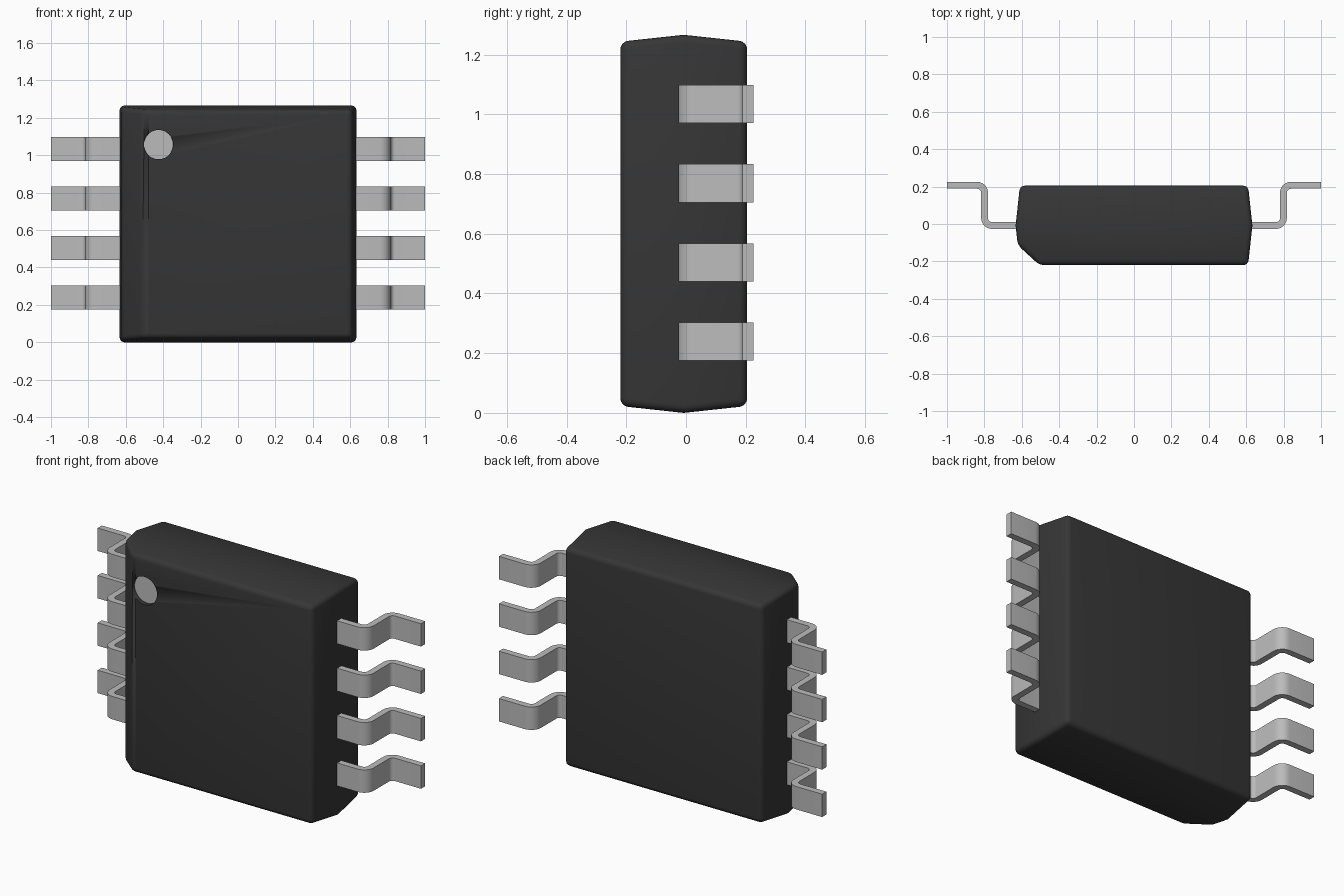
import bpy, bmesh, math
from mathutils import Vector

cube = bpy.data.objects.get("Cube")
if cube:
    bpy.data.objects.remove(cube, do_unlink=True)


def make_material(name, value, rough):
    mat = bpy.data.materials.new(name)
    mat.use_nodes = True
    colour = (value, value, value, 1)
    mat.diffuse_color = colour
    bsdf = mat.node_tree.nodes["Principled BSDF"]
    bsdf.inputs["Base Color"].default_value = colour
    bsdf.inputs["Roughness"].default_value = rough
    return mat


black = make_material("black plastic", 0.037, 0.6)
grey = make_material("pale grey metal", 0.5, 0.5)


def add_object(name, bm, mat):
    bmesh.ops.recalc_face_normals(bm, faces=bm.faces)
    mesh = bpy.data.meshes.new(name)
    bm.to_mesh(mesh)
    bm.free()
    mesh.materials.append(mat)
    obj = bpy.data.objects.new(name, mesh)
    bpy.context.collection.objects.link(obj)
    return obj


def smooth(obj, degrees):
    bpy.ops.object.select_all(action="DESELECT")
    obj.select_set(True)
    bpy.context.view_layer.objects.active = obj
    for mod in list(obj.modifiers):
        bpy.ops.object.modifier_apply(modifier=mod.name)
    bpy.ops.object.shade_smooth_by_angle(angle=math.radians(degrees))


def cylinder(name, radius, depth, centre, mat):
    """Short cylinder whose axis runs front to back."""
    bm = bmesh.new()
    bmesh.ops.create_cone(bm, cap_ends=True, segments=48, radius1=radius,
                          radius2=radius, depth=depth)
    for v in bm.verts:
        v.co = Vector((v.co.x, v.co.z, -v.co.y)) + Vector(centre)
    return add_object(name, bm, mat)


# Body: two drafted halves meeting at a wider middle line
MID_Z, FRONT, BACK, WAIST = 0.633, -0.22, 0.205, -0.008
bm = bmesh.new()
rings = []
for y, half in ((FRONT, 0.61), (WAIST, 0.633), (BACK, 0.61)):
    rings.append([bm.verts.new((sx * half, y, MID_Z + sz * half))
                  for sx, sz in ((-1, -1), (1, -1), (1, 1), (-1, 1))])
bm.faces.new(rings[0])
bm.faces.new(rings[-1])
for a, b in zip(rings, rings[1:]):
    for i in range(4):
        j = (i + 1) % 4
        bm.faces.new((a[i], a[j], b[j], b[i]))

# Slanted cut along the front right edge
cut = bmesh.ops.bisect_plane(bm, geom=bm.verts[:] + bm.edges[:] + bm.faces[:],
                             plane_co=(-0.505, FRONT, 0),
                             plane_no=(-0.11, -0.12, 0), clear_outer=True)
rim = [e for e in cut["geom_cut"] if isinstance(e, bmesh.types.BMEdge)]
bmesh.ops.edgeloop_fill(bm, edges=rim)
body = add_object("body", bm, black)

bevel = body.modifiers.new("rounded edges", "BEVEL")
bevel.width = 0.026
bevel.segments = 4
bevel.limit_method = "ANGLE"
bevel.angle_limit = math.radians(28)

# Round recess with a pale marker at its bottom
DOT_X, DOT_Z, DOT_R, DEPTH = -0.425, 1.057, 0.078, 0.03
cutter = cylinder("recess_cutter", DOT_R, 2 * DEPTH, (DOT_X, FRONT, DOT_Z), black)
cutter.hide_render = True
hole = body.modifiers.new("recess", "BOOLEAN")
hole.operation = "DIFFERENCE"
hole.solver = "EXACT"
hole.object = cutter
body.modifiers.new("even shading", "WEIGHTED_NORMAL").keep_sharp = True
smooth(body, 35)
bpy.data.objects.remove(cutter, do_unlink=True)
marker = cylinder("marker_dot", DOT_R, 0.006,
                  (DOT_X, FRONT + DEPTH - 0.002, DOT_Z), grey)
smooth(marker, 35)


# Leads: an S-bent strip, extruded in height
def lead_centreline(radius=0.04, steps=6):
    inner_y, outer_y, post_x = -0.008, 0.207, 0.799
    path = [(Vector((0.58, inner_y)), Vector((0, 1)))]
    for cx, cy, start, turn in (
            (post_x - radius, inner_y + radius, -90, 1),
            (post_x + radius, outer_y - radius, 180, -1)):
        for i in range(steps + 1):
            a = math.radians(start + turn * 90 * i / steps)
            d = Vector((math.cos(a), math.sin(a)))
            path.append((Vector((cx, cy)) + d * radius, -d * turn))
    path.append((Vector((1.0, outer_y)), Vector((0, 1))))
    return path


def make_lead(name, side, z, height=0.128, thick=0.037):
    bm = bmesh.new()
    path = lead_centreline()
    sections = []
    for p, n in path:
        corners = []
        for off, dz in ((-1, -1), (1, -1), (1, 1), (-1, 1)):
            q = p + n * off * thick / 2
            corners.append(bm.verts.new((side * q.x, q.y, z + dz * height / 2)))
        sections.append(corners)
    bm.faces.new(sections[0])
    bm.faces.new(sections[-1])
    for a, b in zip(sections, sections[1:]):
        for i in range(4):
            j = (i + 1) % 4
            bm.faces.new((a[i], a[j], b[j], b[i]))
    smooth(add_object(name, bm, grey), 35)


for side, label in ((1, "left"), (-1, "right")):
    for i in range(4):
        make_lead(f"{label}_lead_{i + 1}", side, 0.239 + i * 0.265)
